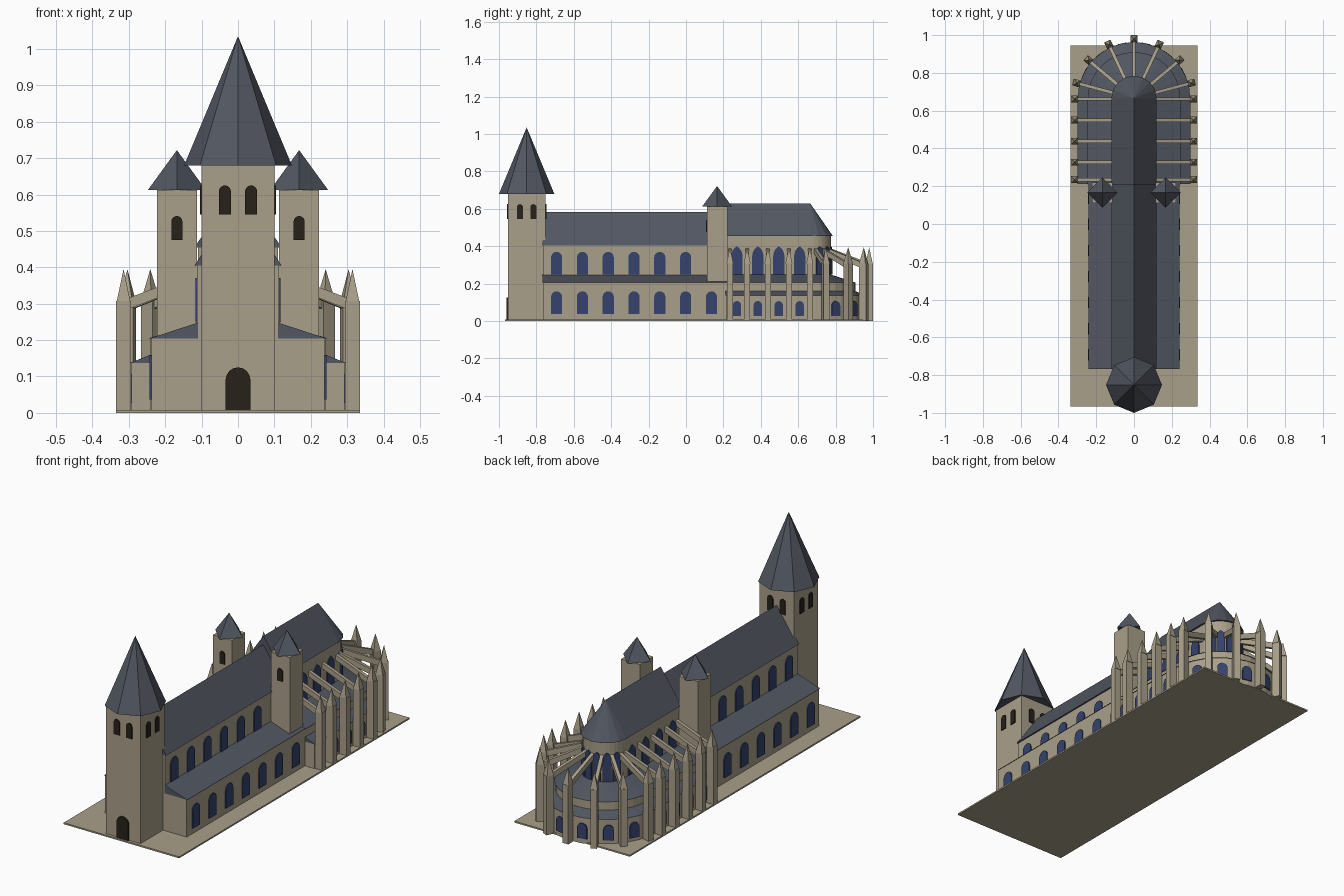
import bpy, bmesh
from math import sin, cos, pi, radians
from mathutils import Matrix, Vector

if "Cube" in bpy.data.objects:
    bpy.data.objects.remove(bpy.data.objects["Cube"])

def mat(name, c):
    m = bpy.data.materials.new(name)
    m.diffuse_color = (*c, 1)
    m.use_nodes = True
    m.node_tree.nodes["Principled BSDF"].inputs["Base Color"].default_value = m.diffuse_color
    return m

STONE = mat("stone", (0.40, 0.35, 0.255))
ROOF = mat("slate", (0.085, 0.095, 0.12))
GLASS = mat("glass", (0.035, 0.055, 0.15))
DARK = mat("dark_opening", (0.02, 0.015, 0.01))

def finish(name, bm, m):
    bmesh.ops.recalc_face_normals(bm, faces=bm.faces)
    me = bpy.data.meshes.new(name)
    bm.to_mesh(me)
    bm.free()
    me.materials.append(m)
    ob = bpy.data.objects.new(name, me)
    bpy.context.collection.objects.link(ob)
    return ob

def prism(name, profile, d0, d1, m, M=Matrix()):
    """Extrude a profile in local XZ along local Y, then transform it."""
    bm = bmesh.new()
    a = [bm.verts.new(M @ Vector((x, d0, z))) for x, z in profile]
    b = [bm.verts.new(M @ Vector((x, d1, z))) for x, z in profile]
    bm.faces.new(a)
    bm.faces.new(b)
    n = len(a)
    for i in range(n):
        bm.faces.new((a[i], a[(i + 1) % n], b[(i + 1) % n], b[i]))
    return finish(name, bm, m)

def box(name, x0, x1, y0, y1, z0, z1, m=STONE, M=Matrix()):
    return prism(name, [(x0, z0), (x1, z0), (x1, z1), (x0, z1)], y0, y1, m, M)

def cone(name, x, y, z0, z1, r0, r1, n, m, rot=0.0, M=Matrix()):
    bm = bmesh.new()
    T = M @ Matrix.Translation((x, y, (z0 + z1) / 2)) @ Matrix.Rotation(rot, 4, 'Z')
    bmesh.ops.create_cone(bm, cap_ends=True, segments=n, radius1=r0, radius2=r1,
                          depth=z1 - z0, matrix=T)
    return finish(name, bm, m)

def window(name, x, y, z, ang, w, h, m=GLASS, pointed=False, d=0.005):
    """Arched panel at sill height z, facing azimuth ang."""
    r = w / 2
    pts = [(-r, 0), (r, 0)]
    if pointed:
        rise = w * 0.866
        pts += [(-r + w * cos(t), h - rise + w * sin(t)) for t in (0, pi/12, pi/6, pi/4)]
        pts += [(0, h)]
        pts += [(r - w * cos(t), h - rise + w * sin(t)) for t in (pi/4, pi/6, pi/12, 0)]
    else:
        pts += [(r * cos(i * pi / 8), h - r + r * sin(i * pi / 8)) for i in range(9)]
    M = Matrix.Translation((x, y, z)) @ Matrix.Rotation(ang + pi / 2, 4, 'Z')
    return prism(name, pts, -d, d, m, M)

CY = 0.665          # centre of the rounded east end
X = {1: 0.0, -1: pi}  # azimuth of each long side

# Ground slab
box("base_slab", -0.335, 0.335, -0.967, 0.945, 0, 0.008)

# West tower, spire, door and belfry openings
TY = -0.852
box("west_tower", -0.1, 0.1, TY - 0.1, TY + 0.1, 0, 0.68)
cone("west_spire", 0, TY, 0.68, 1.035, 0.148, 0, 8, ROOF)
window("west_door", 0, TY - 0.1, 0.008, -pi / 2, 0.068, 0.117, DARK, d=0.008)
for k in range(4):
    a = k * pi / 2
    for s in (-0.036, 0.036):
        window("belfry_opening", 0.1 * cos(a) - s * sin(a), TY + 0.1 * sin(a) + s * cos(a),
               0.545, a, 0.033, 0.08, DARK)

# Nave and choir bodies with gabled roofs
box("nave", -0.112, 0.112, -0.765, 0.215, 0, 0.41)
prism("nave_roof", [(-0.12, 0.405), (0.12, 0.405), (0, 0.583)], -0.767, 0.21, ROOF)
box("choir", -0.11, 0.11, 0.21, CY, 0, 0.455)
prism("choir_roof", [(-0.12, 0.455), (0.12, 0.455), (0, 0.628)], 0.21, CY, ROOF)

# Rounded east end: tiers of walls and sloped roofs
cone("apse", 0, CY, 0, 0.455, 0.11, 0.11, 32, STONE)
cone("apse_roof", 0, CY, 0.455, 0.628, 0.12, 0, 16, ROOF)
cone("ambulatory", 0, CY, 0, 0.205, 0.24, 0.24, 32, STONE)
cone("ambulatory_roof", 0, CY, 0.205, 0.248, 0.245, 0.11, 32, ROOF)
cone("chapel_ring", 0, CY, 0, 0.137, 0.293, 0.293, 32, STONE)
cone("chapel_ring_roof", 0, CY, 0.137, 0.16, 0.298, 0.24, 32, ROOF)

def buttress(M):
    """Pier, pinnacle and flying arm; local +X points outward."""
    box("buttress_pier", 0.294, 0.335, -0.016, 0.016, 0, 0.308, STONE, M)
    cone("pinnacle", 0.3145, 0, 0.308, 0.395, 0.026, 0, 4, STONE, pi / 4, M)
    prism("flying_arm", [(0.105, 0.362), (0.3, 0.285), (0.3, 0.316), (0.105, 0.39)],
          -0.009, 0.009, STONE, M)

for s in (1, -1):
    # Side aisles and two-tier choir aisles
    box("nave_aisle", s * 0.1, s * 0.238, -0.765, 0.215, 0, 0.205)
    prism("nave_aisle_roof", [(s * 0.11, 0.205), (s * 0.242, 0.205), (s * 0.11, 0.248)],
          -0.767, 0.215, ROOF)
    box("choir_aisle", s * 0.1, s * 0.24, 0.21, CY, 0, 0.205)
    prism("choir_aisle_roof", [(s * 0.11, 0.205), (s * 0.245, 0.205), (s * 0.11, 0.248)],
          0.21, CY, ROOF)
    box("outer_aisle", s * 0.23, s * 0.293, 0.215, CY, 0, 0.137)
    prism("outer_aisle_roof", [(s * 0.24, 0.137), (s * 0.298, 0.137), (s * 0.24, 0.16)],
          0.212, CY, ROOF)
    # Flanking towers
    tx, ty = s * 0.168, 0.166
    box("side_tower", tx - 0.055, tx + 0.055, ty - 0.055, ty + 0.055, 0, 0.612)
    cone("side_tower_roof", tx, ty, 0.612, 0.722, 0.08, 0, 4, ROOF)
    window("side_tower_opening", tx, ty - 0.055, 0.475, -pi / 2, 0.03, 0.066, DARK)
    # Nave windows
    for i in range(7):
        y = -0.692 + 0.138 * i
        window("aisle_window", s * 0.238, y, 0.037, X[s], 0.06, 0.122)
        if i < 6:
            window("nave_window", s * 0.112, y, 0.248, X[s], 0.06, 0.122)
    # Choir windows
    for i in range(4):
        y = 0.272 + 0.112 * i
        window("choir_window", s * 0.11, y, 0.25, X[s], 0.06, 0.15, pointed=True)
        window("outer_aisle_window", s * 0.293, y, 0.027, X[s], 0.045, 0.08)
    # Straight run of buttresses
    for y in (0.235, 0.327, 0.438, 0.55, 0.662):
        buttress(Matrix.Translation((0, y, 0)) @ Matrix.Rotation(X[s], 4, 'Z'))

# Radiating buttresses and windows round the east end
for k in range(-3, 4):
    buttress(Matrix.Translation((0, CY, 0)) @ Matrix.Rotation(pi / 2 + radians(25 * k), 4, 'Z'))
for k in range(6):
    a = pi / 2 + radians(-62.5 + 25 * k)
    window("apse_window", 0.11 * cos(a), CY + 0.11 * sin(a), 0.25, a, 0.042, 0.15,
           pointed=True, d=0.006)
    window("chapel_window", 0.293 * cos(a), CY + 0.293 * sin(a), 0.027, a, 0.05, 0.08)
